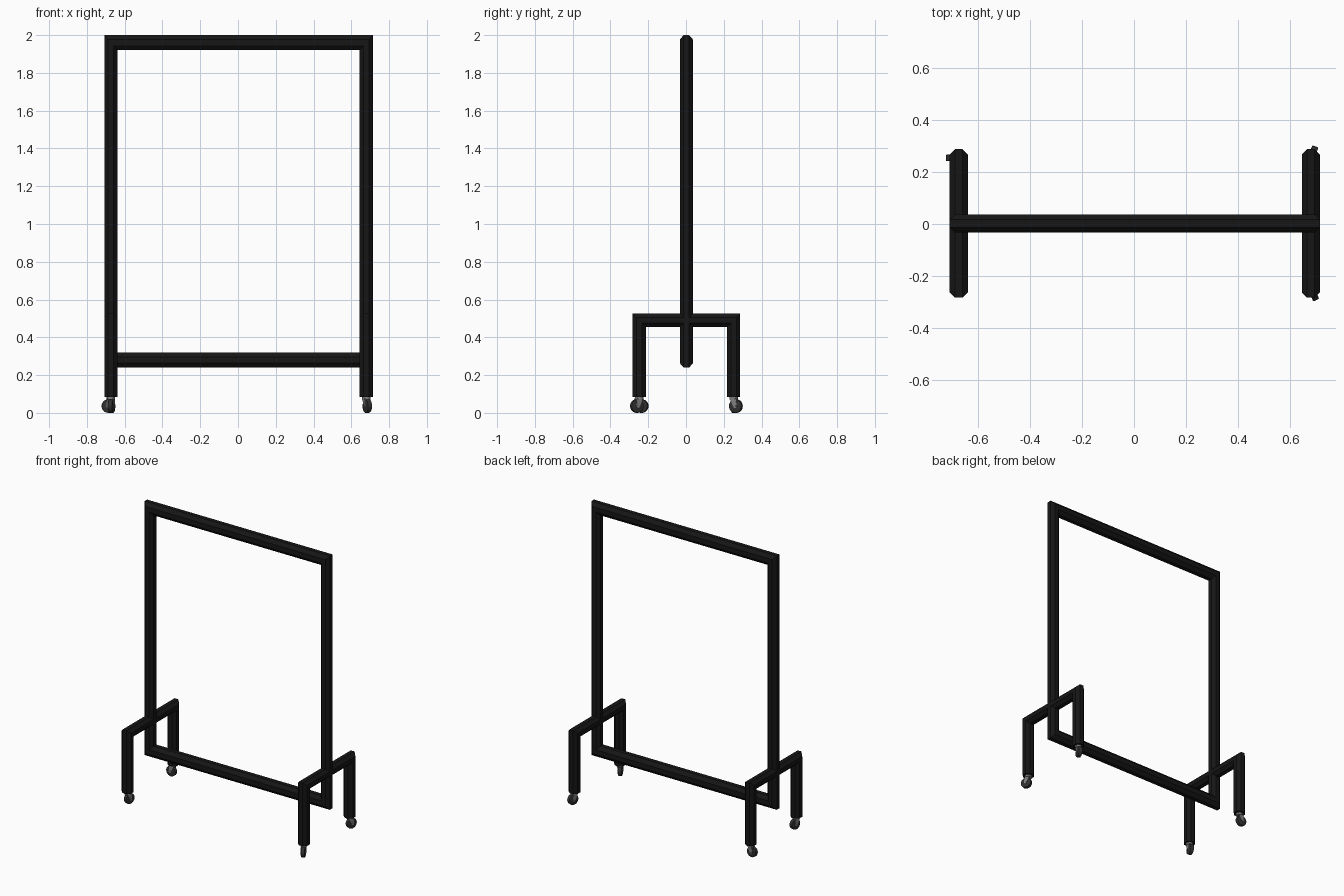
import bpy, bmesh, math
from mathutils import Matrix, Vector

if "Cube" in bpy.data.objects:
    bpy.data.objects.remove(bpy.data.objects["Cube"])


def material(name, c):
    m = bpy.data.materials.new(name)
    m.diffuse_color = (c, c, c, 1)
    m.use_nodes = True
    m.node_tree.nodes["Principled BSDF"].inputs["Base Color"].default_value = m.diffuse_color
    return m


BLACK = material("black_paint", 0.008)
RUBBER = material("dark_rubber", 0.03)
STEEL = material("grey_steel", 0.22)


def add_object(name, bm, mat):
    bmesh.ops.recalc_face_normals(bm, faces=bm.faces)
    me = bpy.data.meshes.new(name)
    bm.to_mesh(me)
    bm.free()
    ob = bpy.data.objects.new(name, me)
    me.materials.append(mat)
    bpy.context.collection.objects.link(ob)
    return ob


def octagon_tube(name, stations, place, closed):
    """Mitred octagonal tube; a station is (a, b, outward_a, outward_b) in its plane."""
    bm = bmesh.new()
    rad = 0.035 / math.cos(math.pi / 8)
    angles = [math.pi / 8 + k * math.pi / 4 for k in range(8)]
    rings = []
    for a, b, oa, ob in stations:
        rings.append([bm.verts.new(place(a + oa * rad * math.cos(t),
                                         b + ob * rad * math.cos(t),
                                         rad * math.sin(t))) for t in angles])
    n = len(rings)
    for i in range(n if closed else n - 1):
        r, s = rings[i], rings[(i + 1) % n]
        for k in range(8):
            j = (k + 1) % 8
            bm.faces.new((r[k], r[j], s[j], s[k]))
    if not closed:
        bm.faces.new(rings[0])
        bm.faces.new(rings[-1])
    return add_object(name, bm, BLACK)


# Upright rectangular frame (horizontal bars slightly taller than the posts)
HX, LY, OX, OY = 0.676, 0.25, 0.003, 0.002
V = 0.04 / 0.035
corners = [(sx * HX, 1.96 if sz > 0 else 0.28, sx, sz * V)
           for sx, sz in ((-1, -1), (-1, 1), (1, 1), (1, -1))]
octagon_tube("upright_frame", corners, lambda a, b, v: (a + OX, v + OY, b), True)

# Arched floor legs on both sides
arch = [(-LY, 0.085, -1, 0), (-LY, 0.49, -1, 1), (LY, 0.49, 1, 1), (LY, 0.085, 1, 0)]
for side, s in (("left", -1), ("right", 1)):
    octagon_tube(side + "_leg_arch", arch,
                 lambda a, b, v, s=s: (s * HX + OX + v, a + OY, b), False)


def box(bm, centre, size):
    m = Matrix.Translation(centre) @ Matrix.Diagonal((*size, 1))
    bmesh.ops.create_cube(bm, size=1, matrix=m)


def caster(name, x, y, direction):
    """Swivel caster whose wheel trails along direction."""
    turn = Matrix.Translation((x, y, 0)) @ Matrix.Rotation(
        math.atan2(direction[1], direction[0]), 4, 'Z')
    lie = Matrix.Rotation(math.pi / 2, 4, 'X')
    hub = Matrix.Translation((0.013, 0, 0.036))
    # Wheel
    bm = bmesh.new()
    bmesh.ops.create_cone(bm, cap_ends=True, segments=24, radius1=0.036, radius2=0.036,
                          depth=0.025, matrix=hub @ lie)
    rims = [e for e in bm.edges if any(len(f.verts) > 4 for f in e.link_faces)]
    bmesh.ops.bevel(bm, geom=rims, offset=0.004, segments=2, profile=0.5, affect='EDGES')
    wheel = add_object(name + "_wheel", bm, RUBBER)
    # Fork: swivel plate, two tapered cheeks and the axle
    bm = bmesh.new()
    bmesh.ops.create_cone(bm, cap_ends=True, segments=16, radius1=0.022, radius2=0.022,
                          depth=0.016, matrix=Matrix.Translation((0, 0, 0.08)))
    outline = [(-0.018, 0.08), (0.018, 0.08), (0.024, 0.032), (0.016, 0.025), (0.006, 0.029)]
    for s in (-1, 1):
        f = bm.faces.new([bm.verts.new((px, s * 0.0135, pz)) for px, pz in outline])
        out = bmesh.ops.extrude_face_region(bm, geom=[f])["geom"]
        bmesh.ops.translate(bm, vec=Vector((0, s * 0.003, 0)),
                            verts=[v for v in out if isinstance(v, bmesh.types.BMVert)])
    bmesh.ops.create_cone(bm, cap_ends=True, segments=12, radius1=0.006, radius2=0.006,
                          depth=0.038, matrix=hub @ lie)
    fork = add_object(name + "_fork", bm, STEEL)
    for ob in (wheel, fork):
        ob.data.transform(turn)
        for p in ob.data.polygons:
            p.use_smooth = True
        ob.data.set_sharp_from_angle(angle=math.radians(40))


# Casters, each swivelled its own way
for label, sx, sy, d in (("front_left", -1, -1, (0.25, 0.95)),
                         ("back_left", -1, 1, (-1.0, 0.05)),
                         ("front_right", 1, -1, (0.42, -0.9)),
                         ("back_right", 1, 1, (0.35, 0.93))):
    caster(label + "_caster", sx * HX + OX, sy * LY + OY, d)
